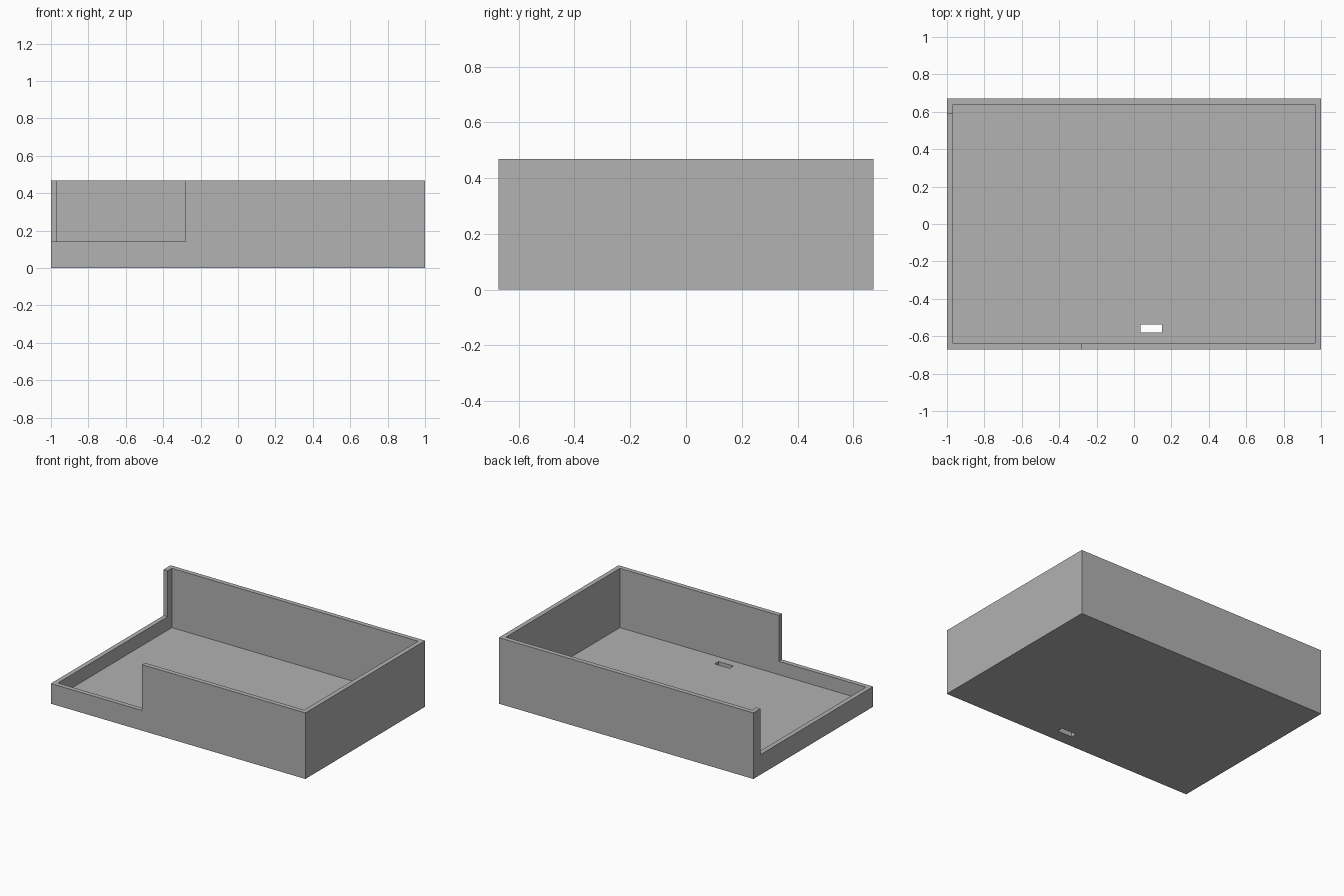
import bpy

# Remove the default object
cube = bpy.data.objects.get("Cube")
if cube:
    bpy.data.objects.remove(cube, do_unlink=True)

# Overall sizes
HALF_X, HALF_Y, HEIGHT = 1.0, 0.672, 0.469
WALL, FLOOR, LOW_RIM = 0.033, 0.048, 0.143

# Single plain material
grey = bpy.data.materials.new("plain grey")
grey.use_nodes = True
colour = (0.445, 0.445, 0.445, 1)
grey.diffuse_color = colour
grey.node_tree.nodes["Principled BSDF"].inputs["Base Color"].default_value = colour


def box(name, low, high):
    """Axis-aligned box between two corners."""
    centre = [(a + b) / 2 for a, b in zip(low, high)]
    bpy.ops.mesh.primitive_cube_add(size=1, location=centre)
    obj = bpy.context.object
    obj.name = name
    obj.scale = [b - a for a, b in zip(low, high)]
    bpy.ops.object.transform_apply(location=True, rotation=False, scale=True)
    obj.data.materials.append(grey)
    return obj


def cut(target, name, low, high):
    """Subtract a hidden box from the target."""
    cutter = box(name, low, high)
    cutter.hide_render = True
    mod = target.modifiers.new(name, 'BOOLEAN')
    mod.operation = 'DIFFERENCE'
    mod.solver = 'EXACT'
    mod.object = cutter
    bpy.context.view_layer.objects.active = target
    bpy.ops.object.modifier_apply(modifier=mod.name)
    bpy.data.objects.remove(cutter, do_unlink=True)


# Outer block
tray = box("open_tray", (-HALF_X, -HALF_Y, 0), (HALF_X, HALF_Y, HEIGHT))

# Hollow interior, leaving floor and walls
cut(tray, "interior_cutter",
    (WALL - HALF_X, WALL - HALF_Y, FLOOR),
    (HALF_X - WALL, HALF_Y - WALL, 1))

# Lowered rim around the front corner and along one side
cut(tray, "low_rim_cutter", (-1.2, -1, LOW_RIM), (-0.282, 0.592, 1.1))

# Slot through the floor
cut(tray, "floor_slot_cutter", (0.034, -0.58, -0.1), (0.151, -0.537, 0.2))
